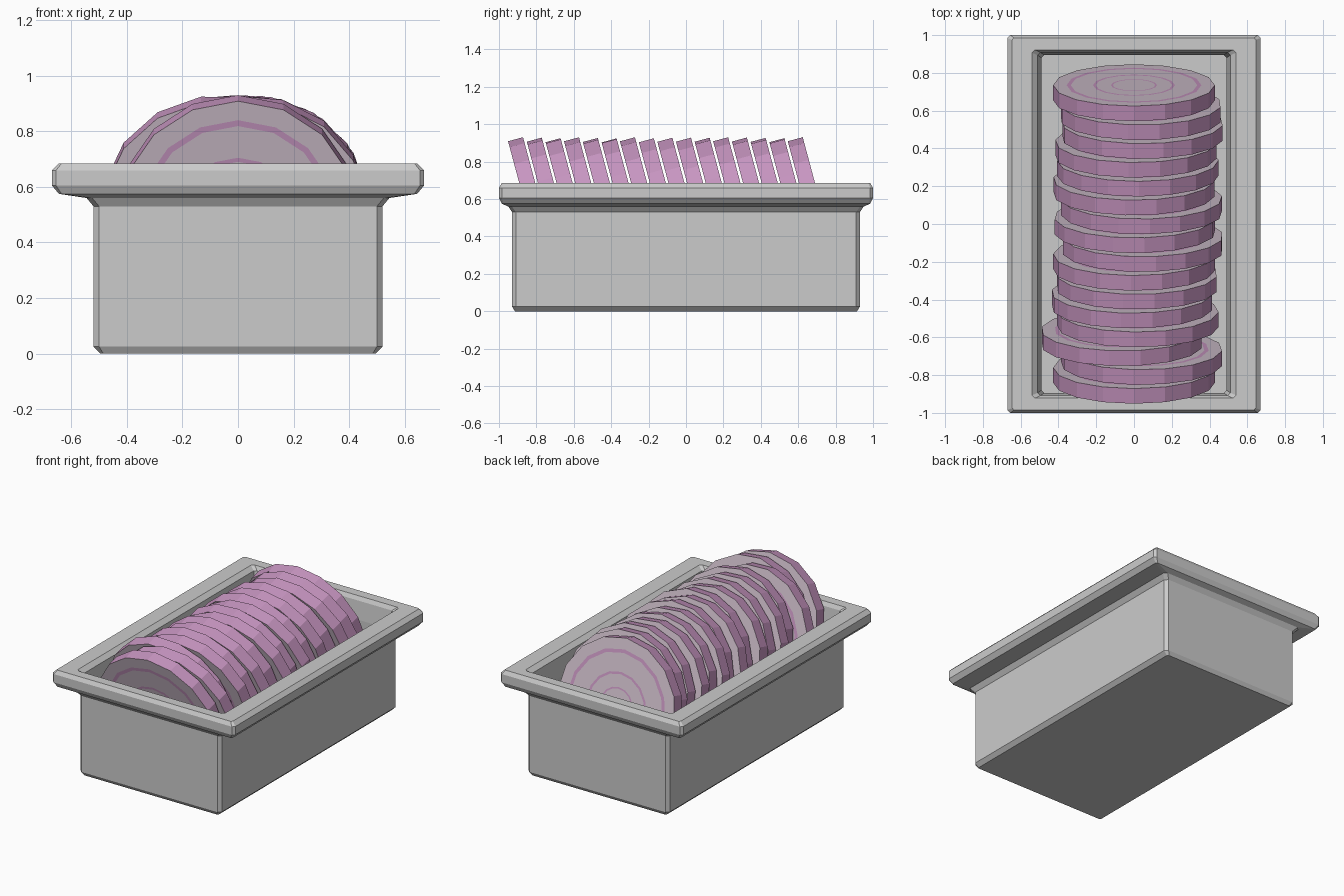
import bpy, bmesh, math, random
from mathutils import Matrix

if "Cube" in bpy.data.objects:
    bpy.data.objects.remove(bpy.data.objects["Cube"])

random.seed(4)


def material(name, rgb):
    m = bpy.data.materials.new(name)
    m.diffuse_color = (*rgb, 1)
    m.use_nodes = True
    m.node_tree.nodes["Principled BSDF"].inputs["Base Color"].default_value = m.diffuse_color
    return m


def add_object(name, bm):
    bmesh.ops.recalc_face_normals(bm, faces=bm.faces)
    me = bpy.data.meshes.new(name)
    bm.to_mesh(me)
    bm.free()
    ob = bpy.data.objects.new(name, me)
    bpy.context.collection.objects.link(ob)
    return ob


def bridge(bm, a, b, mat=0):
    n = len(a)
    for i in range(n):
        f = bm.faces.new((a[i], a[(i + 1) % n], b[(i + 1) % n], b[i]))
        f.material_index = mat


# Tray: rectangular rings (half x, half y, z, corner chamfer) from outer base to inner floor
PROFILE = [
    (0.495, 0.915, 0.0, 0.01), (0.52, 0.93, 0.025, 0.02), (0.52, 0.93, 0.53, 0.02),
    (0.545, 0.95, 0.56, 0.02), (0.645, 0.985, 0.575, 0.01), (0.67, 1.0, 0.605, 0.015),
    (0.67, 1.0, 0.66, 0.015), (0.645, 0.985, 0.685, 0.01), (0.54, 0.922, 0.685, 0.015),
    (0.51, 0.908, 0.66, 0.015), (0.49, 0.895, 0.54, 0.015), (0.49, 0.895, 0.04, 0.015),
]
bm = bmesh.new()
rings = []
for hx, hy, z, c in PROFILE:
    pts = [(hx - c, -hy), (hx, -hy + c), (hx, hy - c), (hx - c, hy),
           (-hx + c, hy), (-hx, hy - c), (-hx, -hy + c), (-hx + c, -hy)]
    rings.append([bm.verts.new((x, y, z)) for x, y in pts])
for a, b in zip(rings, rings[1:]):
    bridge(bm, a, b)
bm.faces.new(rings[0])
bm.faces.new(rings[-1])
add_object("tray", bm)

# Onion slices: low-poly discs with concentric coloured bands on both faces
SKIN = material("onion_skin", (0.57, 0.30, 0.53))
FLESH = material("onion_flesh", (0.62, 0.52, 0.60))
SIDES, THICK, TILT = 16, 0.083, math.radians(15)
RADII = [0.428, 0.357, 0.335, 0.217, 0.202, 0.122, 0.112]


def onion_slice(name, x, y, z, spin):
    bm = bmesh.new()
    outer = []
    for side in (0, -THICK):
        loops = [[bm.verts.new((r * math.sin(2 * math.pi * i / SIDES), side,
                                r * math.cos(2 * math.pi * i / SIDES)))
                  for i in range(SIDES)] for r in RADII]
        for k, (a, b) in enumerate(zip(loops, loops[1:])):
            bridge(bm, a, b, 1 - k % 2)
        bm.faces.new(loops[-1]).material_index = 1
        outer.append(loops[0])
    bridge(bm, outer[0], outer[1])
    ob = add_object(name, bm)
    ob.data.materials.append(SKIN)
    ob.data.materials.append(FLESH)
    ob.matrix_world = (Matrix.Translation((x, y, z)) @ Matrix.Rotation(TILT, 4, 'X')
                       @ Matrix.Rotation(spin, 4, 'Y'))


# Leaning row of slices with small sideways shifts
SHIFTS = [0, 0.04, -0.065, 0.02, -0.01, 0.015, 0, 0.045,
          0.005, 0.04, 0, 0.02, 0.01, 0.045, 0.035, 0]
for i, dx in enumerate(SHIFTS):
    spin = 0 if i in (0, 15) else random.uniform(-0.2, 0.2)
    onion_slice(f"onion_slice_{i + 1}", dx, 0.735 - 0.0997 * (15 - i), 0.517, spin)
